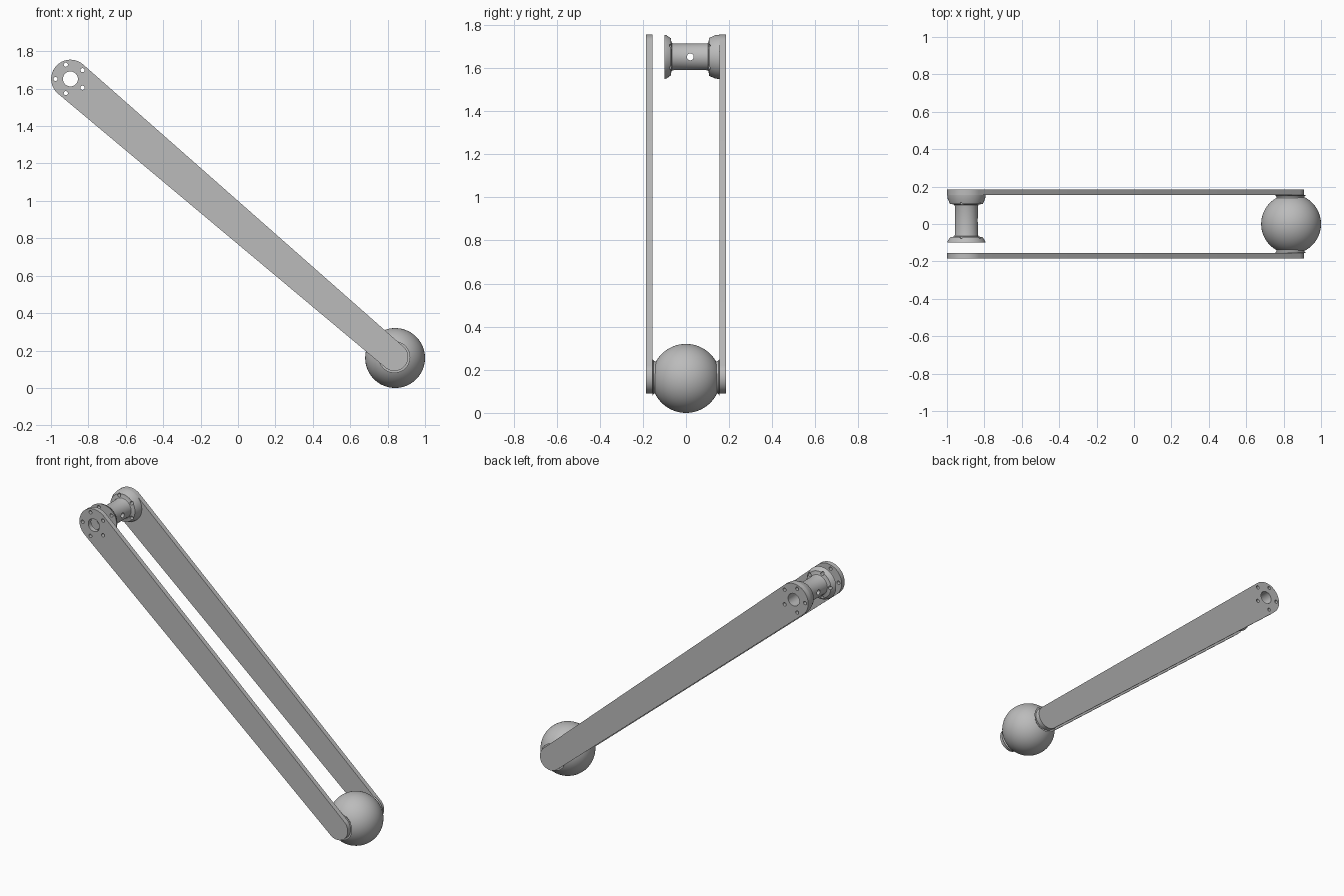
import bpy, bmesh, math
from mathutils import Matrix, Vector

cube = bpy.data.objects.get("Cube")
if cube:
    bpy.data.objects.remove(cube, do_unlink=True)

GREY = (0.5, 0.5, 0.5, 1.0)
metal = bpy.data.materials.new("plain grey metal")
metal.use_nodes = True
metal.diffuse_color = GREY
metal.node_tree.nodes["Principled BSDF"].inputs["Base Color"].default_value = GREY

TOP = Vector((-0.896, 0, 1.652))    # pivot at the hub
END = Vector((0.836, 0, 0.165))     # pivot at the ball
R_TOP, R_END = 0.103, 0.074
INNER, OUTER = 0.155, 0.185         # plate faces, measured from the middle


def make(name, bm):
    bmesh.ops.recalc_face_normals(bm, faces=bm.faces)
    mesh = bpy.data.meshes.new(name)
    bm.to_mesh(mesh)
    bm.free()
    mesh.materials.append(metal)
    obj = bpy.data.objects.new(name, mesh)
    bpy.context.collection.objects.link(obj)
    return obj


def select(obj):
    bpy.ops.object.select_all(action='DESELECT')
    obj.select_set(True)
    bpy.context.view_layer.objects.active = obj


def lathe(name, centre, profile, closed=False, steps=64):
    """Spin (radius, y) points around a y axis through centre."""
    bm = bmesh.new()
    rings = []
    for r, y in profile:
        rings.append([bm.verts.new((centre.x + r * math.cos(math.tau * i / steps), y,
                                    centre.z + r * math.sin(math.tau * i / steps)))
                      for i in range(steps)])
    pairs = list(zip(rings, rings[1:]))
    if closed:
        pairs.append((rings[-1], rings[0]))
    else:
        bm.faces.new(rings[0])
        bm.faces.new(rings[-1])
    for a, b in pairs:
        for i in range(steps):
            j = (i + 1) % steps
            bm.faces.new((a[i], a[j], b[j], b[i]))
    return make(name, bm)


def arm_plate(name, y0, y1, steps=32):
    """Tapered bar with a round cap at each pivot."""
    bm = bmesh.new()
    run = END - TOP
    heading = math.atan2(run.z, run.x)
    spread = math.acos((R_TOP - R_END) / run.length)
    outline = []
    for centre, radius, start, sweep in (
            (TOP, R_TOP, heading + spread, math.tau - 2 * spread),
            (END, R_END, heading - spread, 2 * spread)):
        for i in range(steps + 1):
            a = start + sweep * i / steps
            outline.append(bm.verts.new((centre.x + radius * math.cos(a), y0,
                                         centre.z + radius * math.sin(a))))
    face = bm.faces.new(outline)
    grown = bmesh.ops.extrude_face_region(bm, geom=[face])
    bmesh.ops.translate(bm, vec=(0, y1 - y0, 0),
                        verts=[v for v in grown["geom"] if isinstance(v, bmesh.types.BMVert)])
    return make(name, bm)


def rod(bm, centre, radius, length, axis, steps=24):
    turn = Matrix.Rotation(math.pi / 2, 4, axis)
    bmesh.ops.create_cone(bm, cap_ends=True, segments=steps, radius1=radius, radius2=radius,
                          depth=length, matrix=Matrix.Translation(centre) @ turn)


def cut(obj, cutter):
    select(obj)
    mod = obj.modifiers.new("holes", 'BOOLEAN')
    mod.operation = 'DIFFERENCE'
    mod.solver = 'EXACT'
    mod.object = cutter
    bpy.ops.object.modifier_apply(modifier=mod.name)


# Plates
front_plate = arm_plate("front_arm_plate", -OUTER, -INNER)
back_plate = arm_plate("back_arm_plate", INNER, OUTER)

# Hub: hollow spool with two conical flanges
hub = lathe("hub_spool", TOP, [
    (0.04, -0.10), (R_TOP, -0.10), (0.1, -0.09), (0.086, -0.07), (0.07, -0.068), (0.064, -0.065),
    (0.062, -0.058), (0.062, 0.096), (0.064, 0.102), (0.07, 0.105), (0.088, 0.107),
    (0.1, 0.135), (R_TOP, INNER), (0.04, INNER)], closed=True)

# Hole cutters: axle bore, five bolt holes, one cross hole
bm = bmesh.new()
rod(bm, TOP, 0.04, 1, 'X', 64)
bore = make("axle_bore_cutter", bm)
bm = bmesh.new()
for i in range(5):
    a = math.pi + i * math.tau / 5
    rod(bm, TOP + 0.08 * Vector((math.cos(a), 0, math.sin(a))), 0.011, 1, 'X')
bolts = make("bolt_hole_cutter", bm)
bm = bmesh.new()
rod(bm, TOP + Vector((0, 0.02, 0)), 0.016, 0.3, 'Y')
cross = make("cross_hole_cutter", bm)

for plate in (front_plate, back_plate):
    cut(plate, bore)
    cut(plate, bolts)
cut(hub, bolts)
cut(hub, cross)
for cutter in (bore, bolts, cross):
    cutter.hide_render = True
    bpy.data.objects.remove(cutter, do_unlink=True)

# Ball and the short bosses joining it to the plates
bm = bmesh.new()
bmesh.ops.create_uvsphere(bm, u_segments=64, v_segments=32, radius=0.16,
                          matrix=Matrix.Translation((0.84, 0, 0.16)))
ball = make("ball", bm)
bosses = [lathe(name, END, [(0.06, s * 0.12), (R_END, s * 0.13), (R_END, s * 0.143),
                            (0.078, s * 0.151), (0.085, s * INNER)])
          for name, s in (("front_ball_boss", -1), ("back_ball_boss", 1))]

for obj in [front_plate, back_plate, hub, ball] + bosses:
    select(obj)
    bpy.ops.object.shade_smooth_by_angle(angle=math.radians(30))
